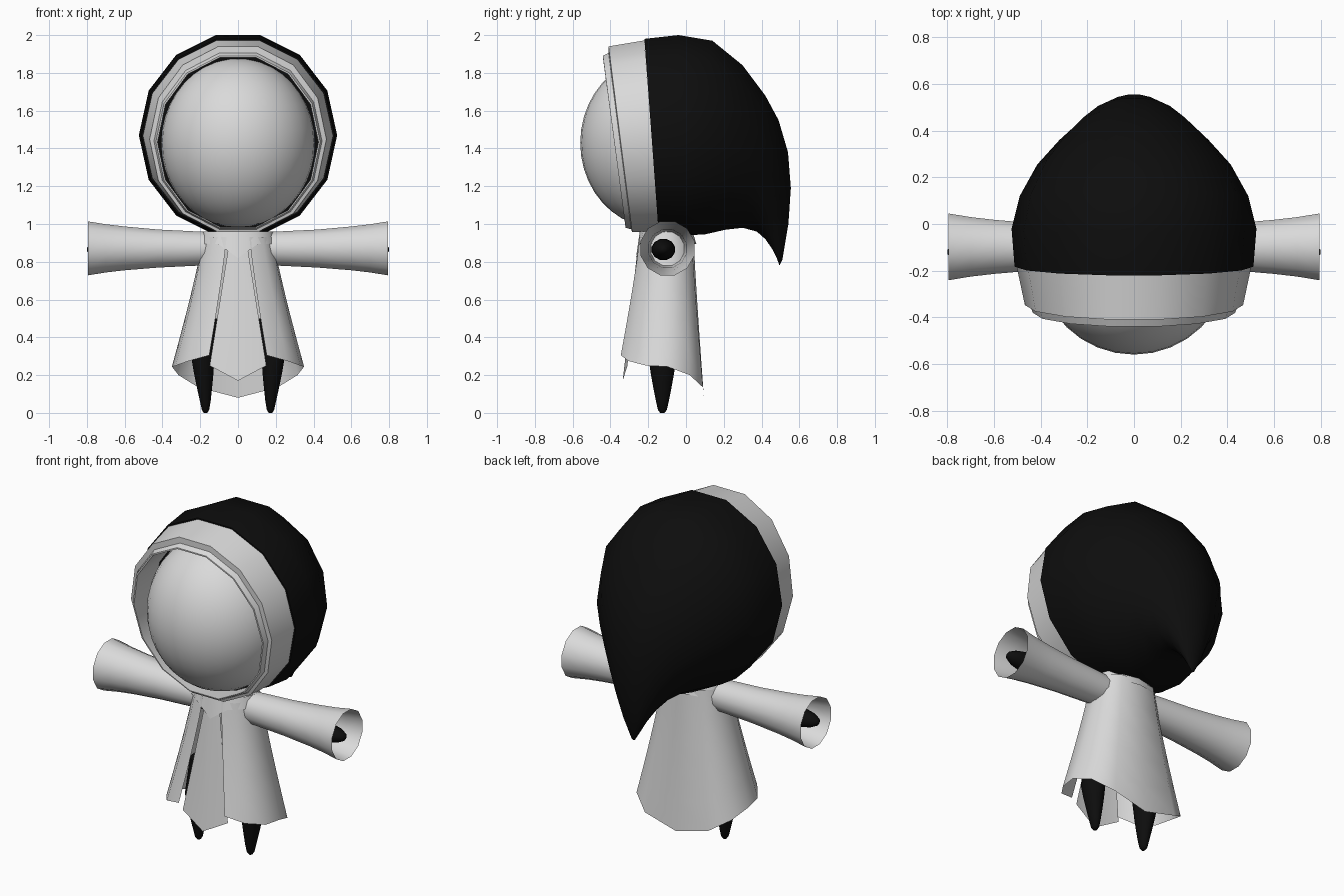
import bpy, bmesh, math
from mathutils import Vector

if "Cube" in bpy.data.objects:
    bpy.data.objects.remove(bpy.data.objects["Cube"])


def material(name, c):
    m = bpy.data.materials.new(name)
    m.diffuse_color = (c, c, c, 1)
    m.use_nodes = True
    m.node_tree.nodes["Principled BSDF"].inputs["Base Color"].default_value = m.diffuse_color
    return m


PALE = material("pale grey", 0.7)
BLACK = material("black", 0.004)


def finish(ob, mat, angle=50):
    ob.data.materials.append(mat)
    bpy.ops.object.select_all(action='DESELECT')
    bpy.context.view_layer.objects.active = ob
    ob.select_set(True)
    bpy.ops.object.shade_smooth_by_angle(angle=math.radians(angle))
    return ob


def loft(name, rows, mat, closed=True, caps=(False, False), angle=50):
    """Skin a list of equally long point rows."""
    bm = bmesh.new()
    vs = [[bm.verts.new(p) for p in r] for r in rows]
    n = len(vs[0])
    for a, b in zip(vs, vs[1:]):
        for i in range(n if closed else n - 1):
            j = (i + 1) % n
            bm.faces.new((a[i], a[j], b[j], b[i]))
    for cap, row in zip(caps, (vs[0], vs[-1])):
        if cap:
            bm.faces.new(row)
    bmesh.ops.recalc_face_normals(bm, faces=bm.faces)
    me = bpy.data.meshes.new(name)
    bm.to_mesh(me)
    bm.free()
    ob = bpy.data.objects.new(name, me)
    bpy.context.collection.objects.link(ob)
    return finish(ob, mat, angle)


def hood_ring(yt, zt, yb, zb, hw, n=14):
    """Tilted ring with a flat top edge, given its top, bottom and half width."""
    cy, cz, vy, vz = (yt + yb) / 2, (zt + zb) / 2, (yt - yb) / 2, (zt - zb) / 2
    pts = []
    for k in range(n):
        a = math.pi / 2 + math.pi / n + 2 * math.pi * k / n
        s = math.sin(a) / math.cos(math.pi / n)
        pts.append((hw * math.cos(a), cy + vy * s, cz + vz * s))
    return pts


# Hood: rings fan backwards and shrink to the low rear tip
loft("hood", [hood_ring(*r) for r in (
    (-0.20, 1.84, -0.15, 1.02, 0.38),
    (-0.22, 1.98, -0.145, 0.955, 0.512),
    (-0.04, 2.00, 0.00, 0.94, 0.525),
    (0.14, 1.97, 0.10, 0.945, 0.49),
    (0.30, 1.84, 0.21, 0.97, 0.415),
    (0.42, 1.68, 0.30, 0.98, 0.32),
    (0.49, 1.55, 0.375, 0.96, 0.24),
    (0.54, 1.38, 0.42, 0.92, 0.17),
    (0.555, 1.19, 0.455, 0.87, 0.11),
    (0.542, 1.00, 0.48, 0.82, 0.06),
    (0.51, 0.81, 0.495, 0.78, 0.012))], BLACK, caps=(False, True))

# Hood rim: tapered band, stepped lip and inner wall
loft("hood_rim", [hood_ring(*r) for r in (
    (-0.22, 1.972, -0.145, 0.963, 0.503),
    (-0.41, 1.94, -0.285, 0.957, 0.468),
    (-0.41, 1.905, -0.29, 0.972, 0.445),
    (-0.44, 1.89, -0.32, 0.98, 0.435),
    (-0.44, 1.882, -0.32, 0.985, 0.426),
    (-0.21, 1.887, -0.16, 0.975, 0.426))], PALE, angle=30)

# Head
bpy.ops.mesh.primitive_uv_sphere_add(segments=32, ring_count=20, location=(0, -0.16, 1.43))
head = bpy.context.object
head.name = "head"
head.scale = (0.408, 0.40, 0.448)
finish(head, PALE)

# Coat: open at the front, flared to a hem that drops to a point at the back
top = [(0.06, -0.245), (0.13, -0.22), (0.18, -0.16), (0.185, -0.08),
       (0.165, -0.02), (0.11, 0.03), (0, 0.04)]
hem = [(0.152, -0.345, 0.305), (0.26, -0.305, 0.275), (0.33, -0.21, 0.25), (0.35, -0.10, 0.245),
       (0.315, 0.02, 0.20), (0.21, 0.09, 0.135), (0, 0.095, 0.08)]
rows = []
for t in (0, 0.2, 0.4, 0.6, 0.8, 1):
    f = t ** 1.15
    half = [(a[0] + (b[0] - a[0]) * f, a[1] + (b[1] - a[1]) * f, 0.93 + (b[2] - 0.93) * t)
            for a, b in zip(top, hem)]
    rows.append(half + [(-x, y, z) for x, y, z in reversed(half[:-1])])
loft("coat", rows, PALE, closed=False)

# Pointed panel hanging in the coat opening
loft("front_panel", [
    [(-0.05, -0.245, 0.88), (0, -0.255, 0.88), (0.05, -0.245, 0.88)],
    [(-0.15, -0.31, 0.25), (0, -0.335, 0.17), (0.15, -0.31, 0.25)]], PALE, closed=False)

# Collar with a pointed front
collar = [[], []]
for k in range(12):
    a = -math.pi / 2 + math.pi * k / 6
    c, s = math.cos(a), math.sin(a)
    collar[0].append((0.19 * c, -0.105 + 0.14 * s, 0.96))
    collar[1].append((0.207 * c, -0.105 + 0.16 * s, 0.82 if k == 0 else 0.893))
loft("collar", collar, PALE)


def tube(name, path, mat, axis, caps=(False, False), n=12):
    """Round sections (centre, radius across y, other radius) along x or z."""
    rows = []
    for c, ry, ro in path:
        row = []
        for k in range(n):
            a = 2 * math.pi * (k + 0.5) / n
            o = ro * math.sin(a)
            d = (0, ry * math.cos(a), o) if axis == 'x' else (o, ry * math.cos(a), 0)
            row.append(Vector(c) + Vector(d))
        rows.append(row)
    return loft(name, rows, mat, caps=caps, angle=60)


for side, s in (("right", 1), ("left", -1)):
    # Flared open sleeve
    tube("sleeve_" + side, [((s * x, -0.098, z), r, r) for x, z, r in (
        (0.12, 0.87, 0.088), (0.22, 0.87, 0.094), (0.42, 0.87, 0.104),
        (0.60, 0.871, 0.120), (0.70, 0.871, 0.132), (0.795, 0.871, 0.148))], PALE, 'x')
    # Tapered arm stub inside the sleeve
    tube("hand_" + side, [((s * x, -0.12, 0.865), r, r * 0.9) for x, r in (
        (0.40, 0.05), (0.58, 0.064), (0.68, 0.060), (0.75, 0.045),
        (0.79, 0.024), (0.80, 0.008))], BLACK, 'x', (True, True))
    # Tapered leg ending in a blunt point
    tube("leg_" + side, [((s * x, -0.125, z), r * 1.2, r) for z, x, r in (
        (0.0, 0.172, 0.010), (0.015, 0.172, 0.020), (0.06, 0.173, 0.029),
        (0.13, 0.177, 0.041), (0.20, 0.181, 0.052), (0.28, 0.185, 0.062),
        (0.50, 0.150, 0.064))], BLACK, 'z', (True, True))
